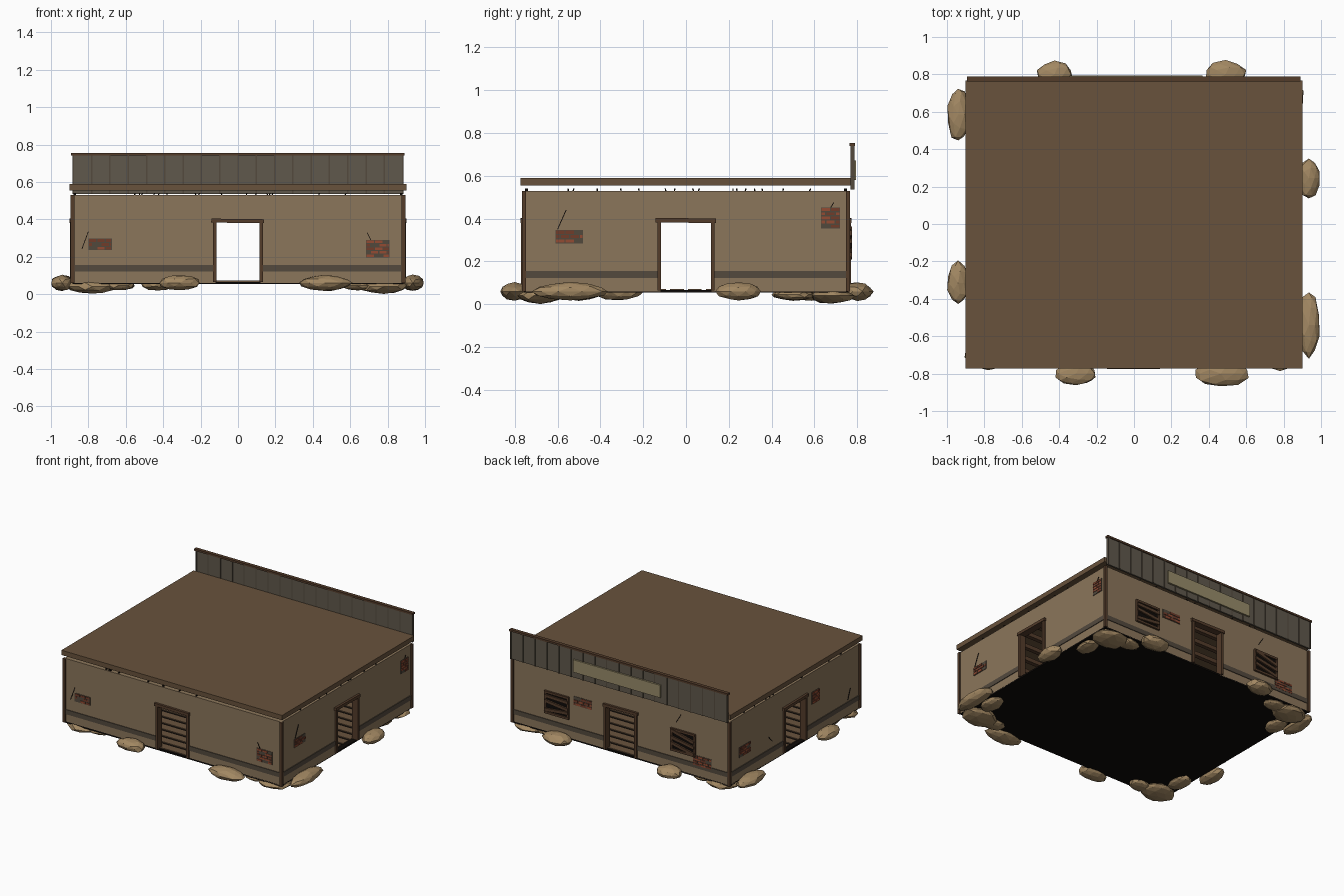
import bpy, bmesh, math, random
from mathutils import Matrix, Vector

if "Cube" in bpy.data.objects:
    bpy.data.objects.remove(bpy.data.objects["Cube"])

random.seed(7)
HX, HY = 0.885, 0.757      # outer wall planes
Z0, Z1 = 0.06, 0.53        # wall bottom and top
mats = {}


def mat(name, r, g, b):
    m = bpy.data.materials.new(name)
    m.diffuse_color = [(c / 255) ** 2.2 for c in (r, g, b)] + [1]
    m.use_nodes = True
    m.node_tree.nodes["Principled BSDF"].inputs["Base Color"].default_value = m.diffuse_color
    mats[name] = m


mat("plaster", 138, 117, 91)
mat("band", 84, 75, 64)
mat("wood", 84, 62, 46)
mat("roofing", 104, 83, 62)
mat("boards", 96, 89, 77)
mat("dark", 22, 19, 17)
mat("brick", 146, 76, 54)
mat("brick_dark", 112, 62, 46)
mat("mortar", 82, 74, 63)
mat("signboard", 150, 138, 105)
mat("rock", 160, 134, 98)
mat("planks", 105, 84, 64)


class Part:
    """One object gathered from several boxes."""

    def __init__(self, name, material):
        self.name, self.material, self.bm = name, material, bmesh.new()

    def box(self, c, s, rot=None):
        m = Matrix.Translation(c) @ (rot or Matrix()) @ Matrix.Diagonal((*s, 1))
        bmesh.ops.create_cube(self.bm, size=1, matrix=m)

    def span(self, x0, x1, y0, y1, z0, z1):
        self.box(((x0 + x1) / 2, (y0 + y1) / 2, (z0 + z1) / 2), (x1 - x0, y1 - y0, z1 - z0))

    def on(self, side, u0, u1, z0, z1, inner, outer, tilt=0):
        """Box lying on a wall: u runs along it, inner/outer are offsets from its face."""
        axis, sign = side
        n = sign * ((HY if axis == "y" else HX) + (inner + outer) / 2)
        u, z, t = (u0 + u1) / 2, (z0 + z1) / 2, outer - inner
        if axis == "y":
            self.box((u, n, z), (u1 - u0, t, z1 - z0), Matrix.Rotation(-tilt, 4, "Y"))
        else:
            self.box((n, u, z), (t, u1 - u0, z1 - z0), Matrix.Rotation(tilt, 4, "X"))

    def done(self):
        me = bpy.data.meshes.new(self.name)
        self.bm.to_mesh(me)
        self.bm.free()
        me.materials.append(mats[self.material])
        ob = bpy.data.objects.new(self.name, me)
        bpy.context.collection.objects.link(ob)
        return ob


SIDES = {"front": ("y", -1), "back": ("y", 1), "right": ("x", 1), "left": ("x", -1)}

# walls with door openings, base bands and door frames
for label, s in SIDES.items():
    w = HX if s[0] == "y" else HY - 0.03
    wall = Part(label + "_wall", "plaster")
    band = Part(label + "_base_band", "band")
    frame = Part(label + "_door_frame", "wood")
    wall.on(s, -0.12, 0.12, 0.385, Z1, -0.03, 0)
    for k in (-1, 1):
        a, b = sorted((k * 0.12, k * w))
        wall.on(s, a, b, Z0, Z1, -0.03, 0)
        a, b = sorted((k * 0.132, k * (w if s[0] == "y" else HY)))
        band.on(s, a, b, 0.122, 0.156, -0.005, 0.005)
        a, b = sorted((k * 0.116, k * 0.134))
        frame.on(s, a, b, 0.065, 0.39, -0.035, 0.013)
    frame.on(s, -0.143, 0.14, 0.381, 0.402, -0.035, 0.017, -0.012)
    for p in (wall, band, frame):
        p.done()

# corner posts
posts = Part("corner_posts", "wood")
for i in (-1, 1):
    for j in (-1, 1):
        posts.box((i * 0.885, j * 0.757, 0.295), (0.02, 0.02, 0.47))
posts.done()

# dark floor slab, floor planks and ceiling joists
slab = Part("floor_slab", "dark")
slab.span(-0.885, 0.885, -0.757, 0.757, 0.055, 0.066)
slab.done()
floor = Part("floor_planks", "planks")
for i in range(18):
    y = -0.71 + i * 0.0835
    floor.span(-0.85, 0.85, y - 0.032, y + 0.032, 0.064, 0.072)
floor.done()
joists = Part("ceiling_joists", "wood")
for i in range(11):
    y = -0.65 + i * 0.13
    joists.span(-0.86, 0.86, y - 0.015, y + 0.015, 0.5, 0.53)
joists.done()

# flat roof, held just above the walls
roof = Part("roof", "roofing")
roof.span(-0.9, 0.9, -0.772, 0.768, 0.555, 0.59)
roof.done()
chips = Part("wall_top_chips", "dark")
for s in SIDES.values():
    for _ in range(8):
        u = random.uniform(-0.6, 0.6)
        chips.on(s, u, u + 0.006, 0.528, 0.541, -0.02, -0.005, random.uniform(-0.5, 0.5))
chips.done()

# boarded parapet with battens and cap along the back
parapet = Part("parapet_boards", "boards")
battens = Part("parapet_battens", "band")
n = 18
for i in range(n):
    x0 = -0.88 + 1.76 * i / n
    d = random.uniform(0, 0.003)
    parapet.span(x0, x0 + 1.76 / n - 0.002, 0.769 + d, 0.781 + d, 0.535, 0.745)
    battens.span(x0 - 0.004, x0 + 0.004, 0.768, 0.787, 0.535, 0.745)
battens.span(0.876, 0.884, 0.768, 0.787, 0.535, 0.745)
parapet.done()
battens.done()
cap = Part("parapet_cap", "wood")
cap.span(-0.893, 0.89, 0.763, 0.789, 0.74, 0.754)
cap.done()
sign = Part("blank_signboard", "signboard")
sign.span(-0.345, 0.365, 0.78, 0.795, 0.58, 0.672)
sign.done()

# boarded windows on the back
for label, u, zc, tilts in (("window_a", 0.52, 0.285, (-0.1, 0.12, 0.03)),
                            ("window_b", -0.51, 0.285, (0.22, 0.18, 0.25))):
    b = SIDES["back"]
    pane = Part(label + "_opening", "dark")
    pane.on(b, u - 0.09, u + 0.09, zc - 0.07, zc + 0.07, -0.01, 0.004)
    pane.done()
    fr = Part(label + "_frame_and_boards", "wood")
    for k in (-1, 1):
        fr.on(b, u + k * 0.093 - 0.008, u + k * 0.093 + 0.008, zc - 0.08, zc + 0.08, -0.01, 0.012)
        fr.on(b, u - 0.1, u + 0.1, zc + k * 0.075 - 0.008, zc + k * 0.075 + 0.008, -0.01, 0.014)
    for i, t in enumerate(tilts):
        z = zc + (i - 1) * 0.045
        fr.on(b, u - 0.095, u + 0.095, z - 0.011, z + 0.011, 0.006, 0.018, t)
    fr.done()

# exposed brick patches: side, u0, u1, z0, z1, rows
patches = [("front", -0.80, -0.675, 0.235, 0.297, 3), ("front", 0.685, 0.81, 0.195, 0.29, 5),
           ("right", -0.61, -0.48, 0.285, 0.347, 3), ("right", 0.63, 0.72, 0.355, 0.452, 5),
           ("back", 0.235, 0.385, 0.32, 0.385, 3), ("back", -0.74, -0.59, 0.14, 0.215, 4),
           ("left", 0.515, 0.645, 0.225, 0.30, 4), ("left", -0.29, -0.2, 0.295, 0.385, 4)]
mortar = Part("patch_mortar", "mortar")
bricks = (Part("bricks_light", "brick"), Part("bricks_dark", "brick_dark"))
for side, u0, u1, z0, z1, rows in patches:
    s = SIDES[side]
    mortar.on(s, u0, u1, z0, z1, -0.005, 0.003)
    h, w = (z1 - z0) / rows, 0.045
    for r in range(rows):
        u = u0 - (w / 2 if r % 2 else 0)
        while u < u1 - 0.012:
            a, b = max(u, u0) + 0.003, min(u + w, u1) - 0.003
            if random.random() > 0.12:
                random.choice(bricks).on(s, a, b, z0 + r * h + 0.003, z0 + (r + 1) * h - 0.003, 0, 0.006)
            u += w
for p in (mortar, *bricks):
    p.done()

# plaster cracks: side, start (u, z), end (u, z)
cracks = Part("plaster_cracks", "dark")
for side, ua, za, ub, zb in (("front", -0.835, 0.24, -0.80, 0.335), ("front", 0.69, 0.33, 0.71, 0.29),
                             ("right", -0.60, 0.35, -0.56, 0.44), ("right", 0.675, 0.45, 0.69, 0.475),
                             ("back", -0.45, 0.415, -0.49, 0.48), ("left", 0.3, 0.245, 0.26, 0.2),
                             ("left", -0.62, 0.17, -0.65, 0.245)):
    l, u, z = math.hypot(ub - ua, zb - za), (ua + ub) / 2, (za + zb) / 2
    cracks.on(SIDES[side], u - l / 2, u + l / 2, z - 0.002, z + 0.002, -0.001, 0.003,
              math.atan2(zb - za, ub - ua))
cracks.done()


# faceted boulders around and under the edges
def rock(name, x, y, z, rx, ry, rz):
    p = Part(name, "rock")
    bmesh.ops.create_icosphere(p.bm, subdivisions=2, radius=1)
    for v in p.bm.verts:
        q = v.co * random.uniform(0.9, 1.04)
        v.co = Vector((x + q.x * rx, y + q.y * ry, max(0.0, z + q.z * rz)))
    p.done()


edge = [(-0.425, 0.80, 0.1, 0.072), (0.49, 0.80, 0.115, 0.075),
        (-0.31, -0.80, 0.115, 0.066), (0.465, -0.80, 0.15, 0.072),
        (0.935, 0.245, 0.06, 0.11), (0.935, -0.54, 0.06, 0.185),
        (-0.94, 0.585, 0.06, 0.15), (-0.94, -0.315, 0.06, 0.12)]
for i, (x, y, rx, ry) in enumerate(edge):
    rock(f"edge_rock_{i + 1}", x, y, 0.06, rx, ry, 0.043)
for i, (sx, sy) in enumerate(((-1, -1), (1, -1), (-1, 1), (1, 1))):
    rock(f"corner_rock_{i + 1}", sx * 0.78, sy * 0.68, 0.04, 0.13, 0.105, 0.038)
    rock(f"corner_rock_small_{i + 1}", sx * 0.64, sy * 0.7, 0.045, 0.09, 0.06, 0.025)
    rock(f"corner_rock_side_{i + 1}", sx * 0.82, sy * 0.5, 0.045, 0.065, 0.1, 0.028)
